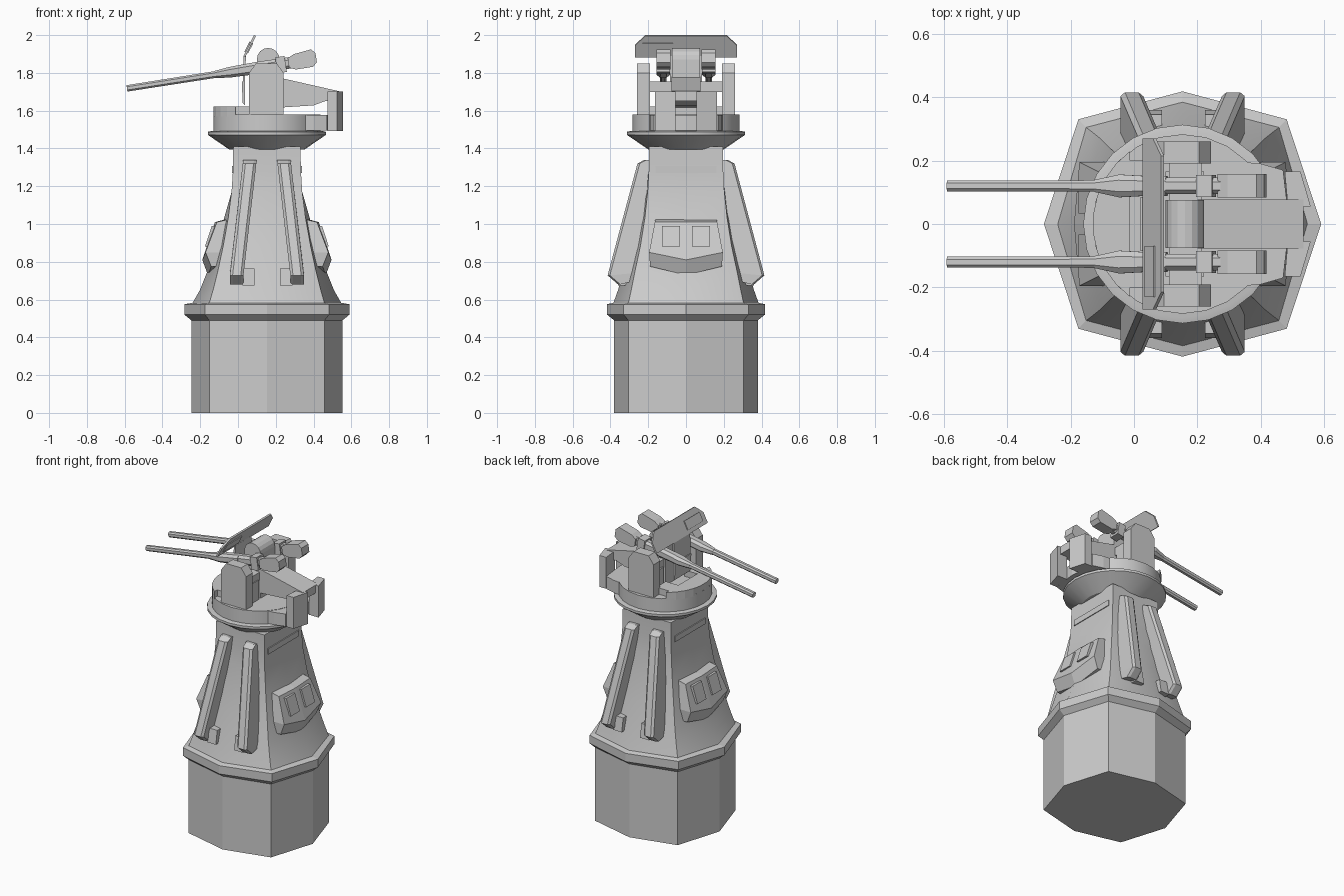
import bpy
from math import sin, cos, pi, radians, atan2
from mathutils import Matrix, Vector

if "Cube" in bpy.data.objects:
    bpy.data.objects.remove(bpy.data.objects["Cube"])

CX = 0.153  # tower axis


def mesh(name, verts, faces, smooth=0):
    me = bpy.data.meshes.new(name)
    me.from_pydata([tuple(v) for v in verts], [], faces)
    ob = bpy.data.objects.new(name, me)
    bpy.context.collection.objects.link(ob)
    bpy.ops.object.select_all(action='DESELECT')
    ob.select_set(True)
    bpy.context.view_layer.objects.active = ob
    bpy.ops.object.mode_set(mode='EDIT')
    bpy.ops.mesh.select_all(action='SELECT')
    bpy.ops.mesh.normals_make_consistent(inside=False)
    bpy.ops.object.mode_set(mode='OBJECT')
    if smooth:
        bpy.ops.object.shade_smooth_by_angle(angle=radians(smooth))
    return ob


def loft(name, rings, smooth=0, mat=None):
    n = len(rings[0])
    verts = [Vector(p) for r in rings for p in r]
    if mat:
        verts = [mat @ v for v in verts]
    faces = [(k * n + i, k * n + (i + 1) % n, (k + 1) * n + (i + 1) % n, (k + 1) * n + i)
             for k in range(len(rings) - 1) for i in range(n)]
    faces += [tuple(range(n))[::-1], tuple(range((len(rings) - 1) * n, len(rings) * n))]
    return mesh(name, verts, faces, smooth)


def prism(name, pts, axis, lo, hi, mat=None):
    """Extrude a 2D outline along an axis: y uses (x,z), x uses (y,z), z uses (x,y)."""
    put = {'x': lambda a, b, c: (c, a, b), 'y': lambda a, b, c: (a, c, b), 'z': lambda a, b, c: (a, b, c)}[axis]
    return loft(name, [[put(a, b, c) for a, b in pts] for c in (lo, hi)], mat=mat)


def box(name, x0, x1, y0, y1, z0, z1):
    return prism(name, [(x0, y0), (x1, y0), (x1, y1), (x0, y1)], 'z', z0, z1)


def octo(rx, ry, dx, dy, z):
    return [(CX + x, y, z) for x, y in ((rx, 0), (dx, dy), (0, ry), (-dx, dy),
                                        (-rx, 0), (-dx, -dy), (0, -ry), (dx, -dy))]


def circle(r, z, n=24, x=CX):
    return [(x + r * cos(2 * pi * i / n), r * sin(2 * pi * i / n), z) for i in range(n)]


# Base drum with flange
loft('base_drum', [octo(.40, .38, .305, .305, z) for z in (0, .5)])
loft('base_flange', [octo(.40, .38, .305, .305, .49), octo(.437, .418, .328, .33, .52),
                     octo(.437, .418, .328, .33, .575), octo(.395, .385, .305, .305, .583)])

# Tower blending from octagon to square neck
loft('tower', [octo(.395, .385, .305, .305, .58), octo(.355, .36, .285, .29, .65),
               octo(.315, .33, .26, .27, .75), octo(.27, .29, .232, .242, .88),
               octo(.227, .25, .205, .218, 1.03), octo(.187, .215, .187, .203, 1.17),
               octo(.18, .197, .18, .197, 1.28), octo(.178, .195, .178, .195, 1.41)], 30)

# Collar and turntable
loft('collar', [circle(.20, 1.395), circle(.313, 1.472), circle(.313, 1.488), circle(.295, 1.492)], 30)
loft('turntable', [circle(.283, 1.488), circle(.283, 1.58)], 30)
prism('turntable_tail', [(.3, -.2), (.40, -.19), (.47, -.17), (.49, 0), (.47, .17), (.40, .19), (.3, .2)],
      'z', 1.495, 1.578)
arc = [(CX + .283 * cos(a), .283 * sin(a)) for a in [radians(126 + 12 * i) for i in range(10)]]
prism('raised_deck', arc, 'z', 1.57, 1.622)
for s in (-1, 1):
    box('deck_step', -.02, .08, s * .15 - .05, s * .15 + .05, 1.57, 1.622)

# Ribs with feet, and end hatches, mirrored about the tower axis
for s in (-1, 1):
    for t in (-1, 1):
        rows = []
        for x, y0, y1, z0, z1 in ((.16, .27, .36, .70, .68), (.16, .28, .415, .74, .728),
                                  (.092, .16, .257, 1.32, 1.32), (.09, .16, .22, 1.335, 1.34)):
            w = .036
            rows.append([(CX + t * x - w, s * y0, z0), (CX + t * x - w, s * (y1 - .012), z1),
                         (CX + t * x - w * .6, s * y1, z1), (CX + t * x + w * .6, s * y1, z1),
                         (CX + t * x + w, s * (y1 - .012), z1), (CX + t * x + w, s * y0, z0)])
        loft('rib', rows)
        xa = CX + t * .10
        prism('rib_foot', [(s * .27, .675), (s * .36, .675), (s * .345, .765), (s * .27, .765)],
              'x', xa - .03, xa + .035)

    # Hatch: lofted up the sloping end face, bowed below
    rows = []
    for w, xs, xc, z, zc in ((.165, .20, .20, .775, .735), (.19, .295, .312, .775, .73),
                             (.195, .325, .342, .85, .81), (.165, .265, .275, 1.01, 1.01),
                             (.163, .18, .20, 1.03, 1.03)):
        rows.append([(CX + s * .15, -w, z), (CX + s * xs, -w, z), (CX + s * xc, 0, zc),
                     (CX + s * xs, w, z), (CX + s * .15, w, z)])
    loft('hatch', rows)
    for t in (-1, 1):
        prism('hatch_window', [(CX + s * .24, .88), (CX + s * .328, .88), (CX + s * .292, .99),
                               (CX + s * .24, .99)], 'y', t * .08 - .047, t * .08 + .047)
    xs = CX + s * .178
    box('vision_slot', xs - .008, xs + .008, -.162, .162, 1.27, 1.308)

# Trunnion cheeks and cross shaft
for s in (-1, 1):
    y0, y1 = sorted((s * .19, s * .26))
    prism('cheek', [(.058, 1.575), (.242, 1.575), (.242, 1.80), (.205, 1.85), (.095, 1.85), (.058, 1.80)],
          'y', y0, y1)
    y0, y1 = sorted((s * .07, s * .2))
    prism('trunnion_link', [(.11, 1.70), (.215, 1.70), (.215, 1.755), (.11, 1.755)], 'y', y0, y1)
    box('inner_post', .10, .22, s * .13 - .035, s * .13 + .035, 1.575, 1.71)

# Central mount with rounded cap, and the rear arm
cap = [(.16 + .06 * cos(a), 1.872 + .06 * sin(a)) for a in [pi * i / 8 for i in range(9)]]
prism('mount_block', [(.10, 1.575), (.22, 1.575)] + cap, 'y', -.075, .075)
prism('rear_arm', [(.2, 1.78), (.24, 1.77), (.535, 1.703), (.535, 1.65), (.46, 1.65), (.40, 1.628), (.2, 1.615)],
      'y', -.078, .078)

# Slanted rear counterweight plates
for s in (-1, 1):
    prism('counterweight', [(.485, s * .055), (.557, s * .055), (.525, s * .165), (.475, s * .165)],
          'z', 1.492, 1.702)

# Twin guns, modelled along local x then tilted
tilt = atan2(.157, 1.0)


def gun_ring(x, ry, rz, zo=0):
    c = .5
    return [(x, a * ry, zo + b * rz) for a, b in ((1, -c), (1, c), (c, 1), (-c, 1), (-1, c), (-1, -c), (-c, -1), (c, -1))]


for s in (-1, 1):
    m = Matrix.Translation((-.588, s * .12, 1.718)) @ Matrix.Rotation(-tilt, 4, 'Y')
    loft('gun_barrel', [gun_ring(0, .017, .017), gun_ring(.49, .018, .018)], mat=m)
    loft('gun_jacket', [gun_ring(.47, .019, .019), gun_ring(.55, .036, .028), gun_ring(.62, .032, .03),
                        gun_ring(.70, .032, .032)], mat=m)
    loft('gun_receiver', [gun_ring(.68, .026, .032), gun_ring(.90, .026, .03)], mat=m)
    prism('gun_breech', [(.865, -.025), (.90, -.04), (.99, -.04), (1.015, -.02), (1.015, .03), (.995, .053),
                         (.90, .042), (.865, .025)], 'y', -.037, .037, mat=m)
    prism('receiver_cover', [(.80, -.045), (.85, -.045), (.85, .04), (.80, .04)], 'y', -.035, .035, mat=m)

# Leaning shield: chamfered upper plate, narrow lower plate
m = Matrix.Translation((.032, 0, 1.885)) @ Matrix.Rotation(radians(27), 4, 'Y')
prism('shield_upper', [(-.27, 0), (.27, 0), (.27, .07), (.215, .127), (-.215, .127), (-.27, .07)],
      'x', -.005, .006, mat=m)
prism('shield_sight', [(-.23, .025), (-.07, .025), (-.07, .085), (-.23, .085)], 'x', -.011, .011, mat=m)
prism('shield_lower', [(.025, 1.75), (.037, 1.75), (.042, 1.89), (.029, 1.89)], 'y', -.085, .085)
prism('shield_foot', [(.025, 1.64), (.037, 1.63), (.037, 1.755), (.02, 1.755)], 'y', -.085, .085)
